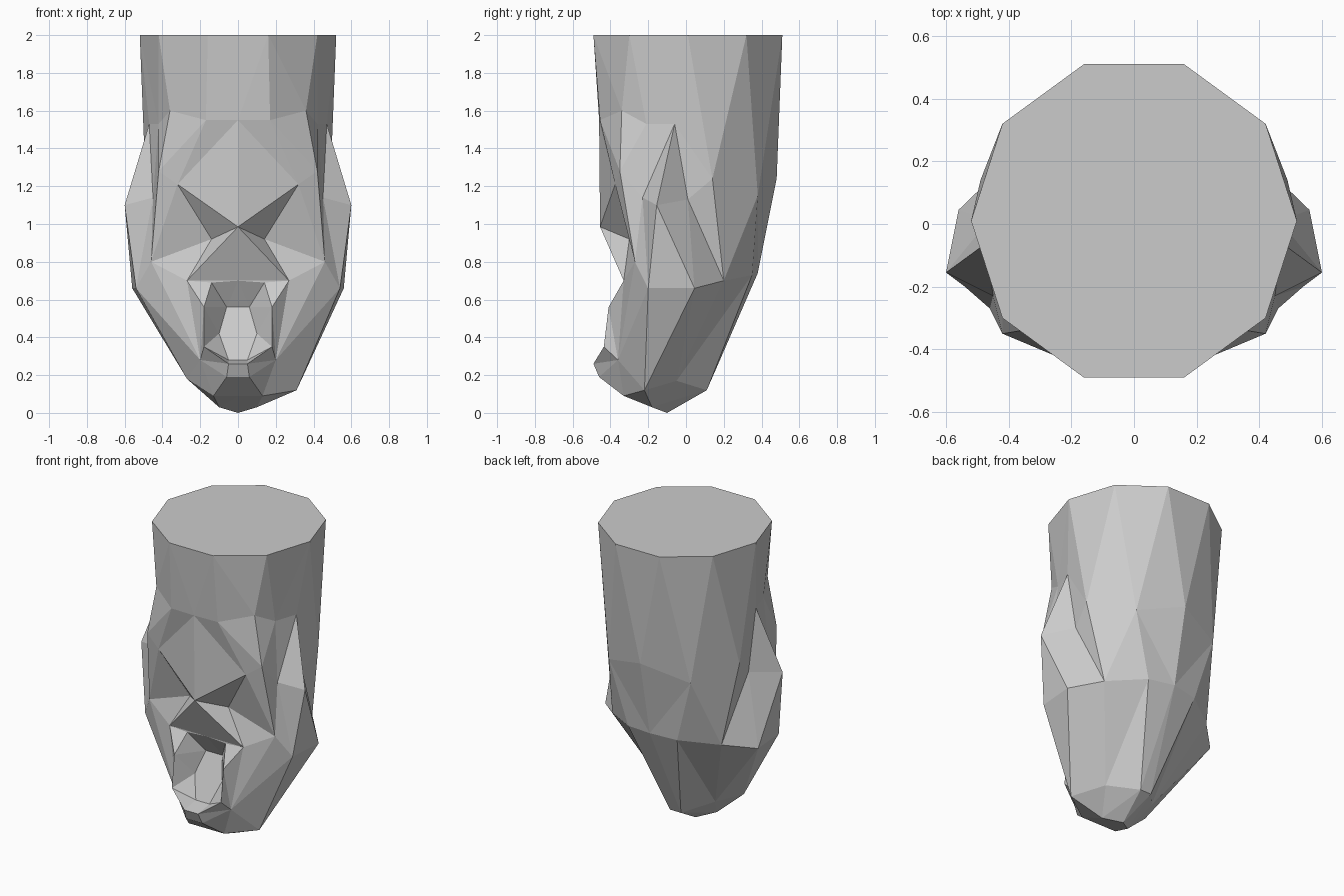
import bpy, bmesh
from mathutils import Vector

cube = bpy.data.objects.get("Cube")
if cube:
    bpy.data.objects.remove(cube)

clay = bpy.data.materials.new("grey_clay")
clay.use_nodes = True
clay.diffuse_color = (0.6, 0.6, 0.6, 1)
clay.node_tree.nodes["Principled BSDF"].inputs["Base Color"].default_value = clay.diffuse_color

bm = bmesh.new()
cache = {}


def vert(p):
    if p not in cache:
        cache[p] = bm.verts.new(p)
    return cache[p]


def face(*points):
    """Adds a face, leaving out collapsed ones."""
    if len(set(points)) == len(points):
        bm.faces.new([vert(p) for p in points])


def skin(a, b):
    """Triangulates between two chains of points, always along the shorter diagonal."""
    i = j = 0
    while i < len(a) - 1 or j < len(b) - 1:
        step_a = (Vector(a[i + 1]) - Vector(b[j])).length if i < len(a) - 1 else 9
        step_b = (Vector(b[j + 1]) - Vector(a[i])).length if j < len(b) - 1 else 9
        if step_a < step_b:
            face(a[i], a[i + 1], b[j])
            i += 1
        else:
            face(a[i], b[j + 1], b[j])
            j += 1


# Landmarks of the +x half
nose_top = (0, -.455, .985)
nose_base = (0, -.33, .7)
nostril = (.27, -.33, .7)
brow = (.32, -.375, 1.21)
eye_inner = (.14, -.3, .92)
cheek = (.46, -.27, .8)
mouth_corner = (.2, -.36, .28)
chin = (.06, -.46, .19)
chin_mid = (0, -.46, .19)
under_chin = (.13, -.33, .09)
jaw = (.31, -.22, .12)
jaw_back = (.18, -.05, .17)
nape = (.04, .11, .12)
nape_mid = (0, .11, .12)
ear = (.6, -.155, 1.1)
ear_tip = (.47, -.06, 1.53)
jowl = (.54, -.2, .66)
jowl_back = (.56, .045, .66)
crown_front = (.42, -.3, 2)
crown_side = (.52, .01, 2)
crown_rear = (.42, .32, 2)

# Vertical chains from the front centre round to the back centre
front = [(0, -.49, 2), (0, -.46, 1.55), nose_top]
forehead = [(.16, -.49, 2), (.17, -.455, 1.55), brow]
temple = [crown_front, (.36, -.34, 1.6), (.42, -.35, 1.28), cheek, mouth_corner, chin]
ear_front = [crown_front, (.42, -.21, 1.53), (.45, -.23, 1.14), jowl, jaw, under_chin]
ear_ridge = [crown_side, ear_tip, ear, jowl, jaw]
ear_back = [crown_side, ear_tip, (.465, .01, 1.13), jowl_back, jaw_back]
side = [crown_rear, (.49, .14, 1.24), (.4, .2, .7), jaw_back]
rear = [(.16, .51, 2), (.3, .38, 1.15), (.18, .35, .73), nape]
back = [(0, .51, 2), (0, .48, 1.24), (0, .38, .74), nape_mid]

skin(front, forehead)
skin(forehead, temple[:4])
skin(temple[:4], ear_front[:4])
skin(temple[3:], ear_front[3:])
for a, b in ((ear_front[:5], ear_ridge), (ear_ridge, ear_back[:4]),
             (ear_back, side[1:]), (side, rear), (rear, back)):
    skin(a, b)
face(jowl_back, jaw, jaw_back)
face(crown_side, crown_rear, side[1])

# Eye socket, nose and cheek planes
face(nose_top, brow, eye_inner)
face(brow, cheek, eye_inner)
face(nose_top, eye_inner, nostril)
face(eye_inner, cheek, nostril)
face(nose_top, nostril, nose_base)
face(nostril, cheek, mouth_corner)

# Open mouth: protruding rim and sunken flat floor
lip = (.05, -.49, .26)
rim = [nose_base, (.14, -.33, .69), (.18, -.41, .56), (.18, -.435, .35), lip, (0, -.49, .26)]
floor = [(0, -.25, .56), (.06, -.25, .56), (.1, -.31, .42), (.05, -.37, .28), (0, -.37, .28)]
skin(rim, floor)
face(*floor)
skin([nostril, mouth_corner], rim[1:4])
face(nose_base, nostril, rim[1])
face(rim[3], mouth_corner, lip)
face(lip, mouth_corner, chin)
face(lip, chin, chin_mid, rim[-1])

# Underside of the jaw
under_jaw = [chin, under_chin, (.1, -.18, .03), nape]
skin([chin, under_chin, jaw, jaw_back, nape], under_jaw)
skin(under_jaw, [chin_mid, (0, -.33, .09), (0, -.1, 0), nape_mid])

# Mirror to the other half, with a slightly raised jaw there, and weld the centre line
copy = bmesh.ops.duplicate(bm, geom=bm.verts[:] + bm.edges[:] + bm.faces[:])["geom"]
for v in copy:
    if isinstance(v, bmesh.types.BMVert):
        if v.co.z < .2 < v.co.x:
            v.co += Vector((-.04, 0, .06))
        v.co.x *= -1
bmesh.ops.remove_doubles(bm, verts=bm.verts[:], dist=.0005)

# Flat crown
bmesh.ops.holes_fill(bm, edges=[e for e in bm.edges if e.is_boundary], sides=0)
bmesh.ops.recalc_face_normals(bm, faces=bm.faces[:])

mesh = bpy.data.meshes.new("head")
bm.to_mesh(mesh)
bm.free()
mesh.materials.append(clay)
bpy.context.scene.collection.objects.link(bpy.data.objects.new("head", mesh))
